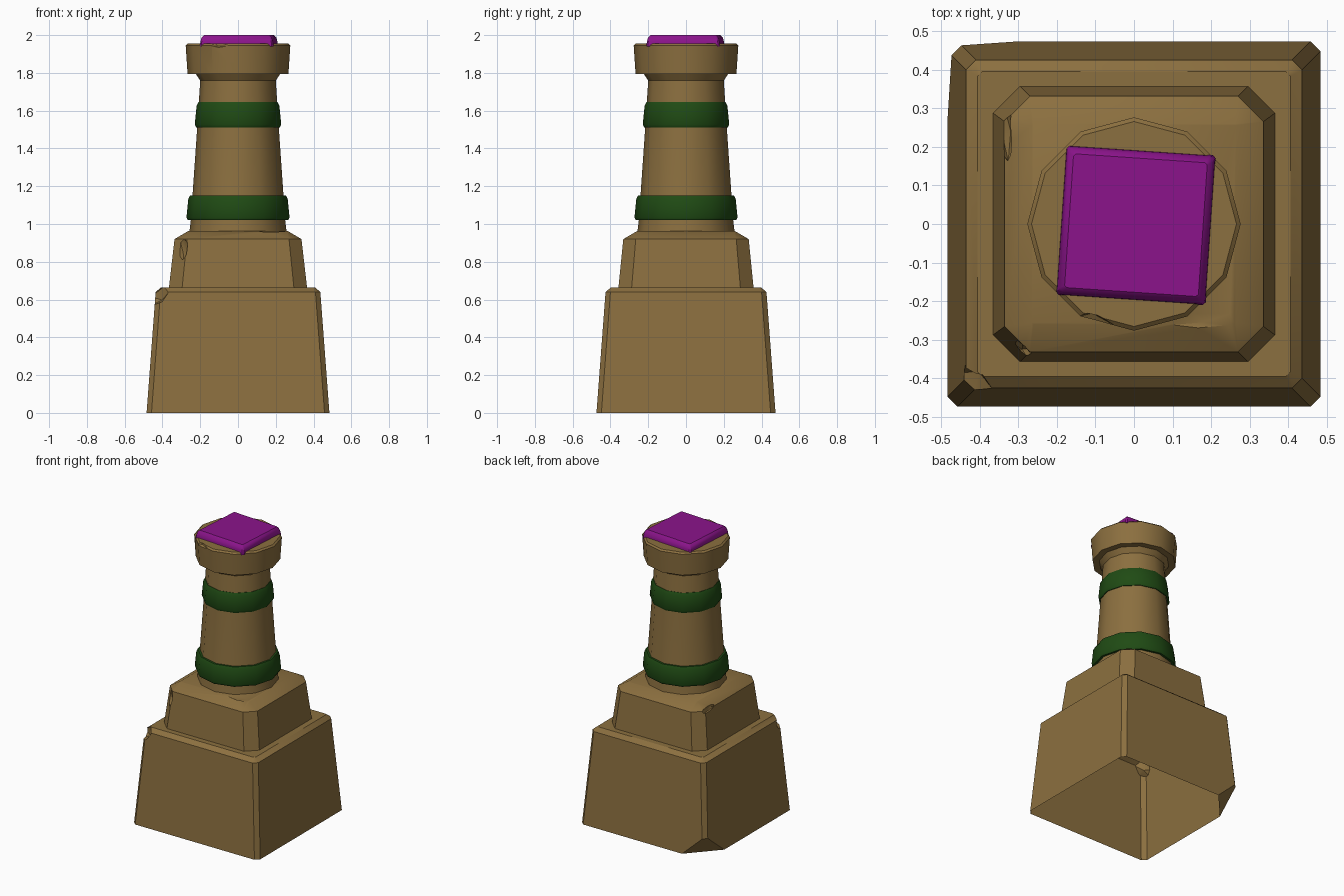
import bpy, bmesh
from math import pi, cos, sin, radians
from mathutils import Vector

if "Cube" in bpy.data.objects:
    bpy.data.objects.remove(bpy.data.objects["Cube"])


def material(name, rgb):
    m = bpy.data.materials.new(name)
    m.diffuse_color = (*rgb, 1)
    m.use_nodes = True
    m.node_tree.nodes["Principled BSDF"].inputs["Base Color"].default_value = m.diffuse_color
    return m


STONE = material("stone", (0.26, 0.16, 0.05))
GREEN = material("green_band", (0.014, 0.07, 0.007))
PURPLE = material("purple_gem", (0.26, 0.007, 0.26))


def circle(r, z, n=12):
    return [(r * cos(2 * pi * i / n), r * sin(2 * pi * i / n), z) for i in range(n)]


def square(hx, hy, c, z):
    """Rectangle with corners cut by c."""
    return [(hx, -hy + c, z), (hx, hy - c, z), (hx - c, hy, z), (-hx + c, hy, z),
            (-hx, hy - c, z), (-hx, -hy + c, z), (-hx + c, -hy, z), (hx - c, -hy, z)]


def loft(name, rings, mat, closed=False):
    """Skin a stack of rings; closed joins last to first, otherwise ends are capped."""
    bm = bmesh.new()
    rows = [[bm.verts.new(p) for p in ring] for ring in rings]
    n = len(rows[0])
    pairs = list(zip(rows, rows[1:])) + ([(rows[-1], rows[0])] if closed else [])
    for a, b in pairs:
        for i in range(n):
            j = (i + 1) % n
            bm.faces.new((a[i], a[j], b[j], b[i]))
    if not closed:
        bm.faces.new(rows[0][::-1])
        bm.faces.new(rows[-1])
    me = bpy.data.meshes.new(name)
    bm.to_mesh(me)
    bm.free()
    ob = bpy.data.objects.new(name, me)
    bpy.context.collection.objects.link(ob)
    me.materials.append(mat)
    return ob


def activate(ob):
    bpy.ops.object.select_all(action='DESELECT')
    ob.select_set(True)
    bpy.context.view_layer.objects.active = ob


def chip(ob, loc, size, rot=(0, 0, 0)):
    """Knock a rough stone-shaped notch out of a part."""
    bpy.ops.mesh.primitive_ico_sphere_add(subdivisions=1, radius=1, location=loc,
                                          rotation=[radians(a) for a in rot])
    cutter = bpy.context.object
    cutter.scale = size
    cutter.hide_render = True
    cutter.data.materials.append(STONE)
    activate(ob)
    mod = ob.modifiers.new("chip", 'BOOLEAN')
    mod.operation, mod.solver, mod.object = 'DIFFERENCE', 'EXACT', cutter
    bpy.ops.object.modifier_apply(modifier=mod.name)
    bpy.data.objects.remove(cutter)


def edit(ob, fn):
    bm = bmesh.new()
    bm.from_mesh(ob.data)
    fn(bm)
    bm.to_mesh(ob.data)
    bm.free()


def slice_corner(bm):
    a, b, c = Vector((-0.485, 0.27, 0)), Vector((-0.30, 0.475, 0)), Vector((-0.462, 0.452, 0.14))
    no = (b - a).cross(c - a).normalized()
    if no.dot(Vector((-1, 1, 0))) < 0:
        no = -no
    r = bmesh.ops.bisect_plane(bm, geom=bm.verts[:] + bm.edges[:] + bm.faces[:],
                               plane_co=a, plane_no=no, clear_outer=True)
    cut = [e for e in r['geom_cut'] if isinstance(e, bmesh.types.BMEdge)]
    bmesh.ops.contextual_create(bm, geom=cut)
    bmesh.ops.recalc_face_normals(bm, faces=bm.faces[:])


def open_bottom(bm):
    low = [f for f in bm.faces if all(v.co.z < 1e-4 for v in f.verts)]
    bmesh.ops.delete(bm, geom=low, context='FACES')


# Lower block, hollow underneath, with a broken back-left foot and a chipped front-left top
base = loft("base_block", [square(0.484, 0.474, 0.026, 0), square(0.436, 0.426, 0.026, 0.64),
                           square(0.406, 0.396, 0.012, 0.665)], STONE)
edit(base, slice_corner)
chip(base, (-0.425, -0.42, 0.632), (0.09, 0.05, 0.055), (0, -35, -40))
edit(base, open_bottom)

# Upper block with wide corner cuts and a sloped top
plinth = loft("upper_block", [square(0.366, 0.358, 0.07, 0.66), square(0.336, 0.332, 0.066, 0.92),
                              square(0.265, 0.26, 0.004, 0.962)], STONE)
chip(plinth, (-0.29, -0.325, 0.87), (0.025, 0.03, 0.07), (0, 0, 45))
chip(plinth, (-0.335, 0.24, 0.925), (0.02, 0.09, 0.03), (0, -30, 5))
chip(plinth, (0.18, -0.255, 0.972), (0.1, 0.03, 0.022), (0, 0, 5))

# Round column with a flared cap
column = loft("column", [circle(r, z) for r, z in (
    (0.258, 0.95), (0.25, 1.02), (0.216, 1.51), (0.2, 1.76), (0.224, 1.795),
    (0.267, 1.795), (0.277, 1.945), (0.266, 1.955))], STONE)
chip(column, (-0.1, -0.262, 1.957), (0.065, 0.03, 0.03), (0, 0, -20))

# Two green bands
bands = []
for name, z0, z1, r0, r1 in (("lower_band", 1.02, 1.152, 0.273, 0.263),
                             ("upper_band", 1.512, 1.645, 0.229, 0.219)):
    bands.append(loft(name, [circle(r, z) for r, z in (
        (r0 - 0.04, z0), (r0 - 0.008, z0), (r0, z0 + 0.015),
        (r1, z1 - 0.018), (r1 - 0.009, z1), (r1 - 0.04, z1))], GREEN, closed=True))

# Slightly turned gem slab on top
gem = loft("gem_slab", [square(0.195, 0.195, 0.008, 1.94), square(0.192, 0.192, 0.008, 1.965),
                        square(0.186, 0.186, 0.01, 1.988), square(0.174, 0.174, 0.006, 2.0)], PURPLE)
gem.location = (0.005, -0.003, 0)
gem.rotation_euler.z = radians(-3.9)

for ob in [base, plinth, column, gem] + bands:
    activate(ob)
    bpy.ops.object.shade_smooth_by_angle(angle=radians(35))
